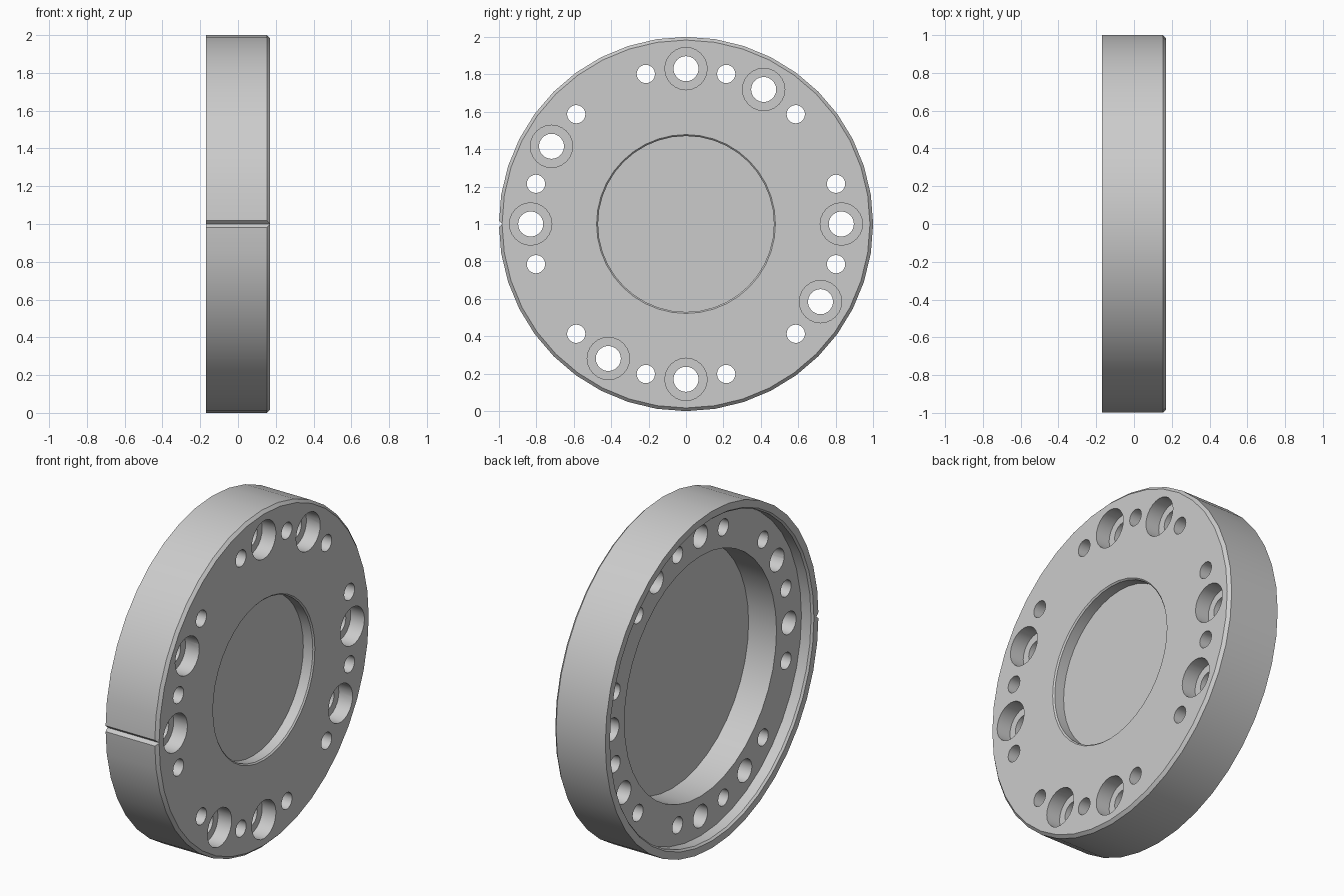
import bpy, bmesh
from math import sin, cos, pi, radians

if "Cube" in bpy.data.objects:
    bpy.data.objects.remove(bpy.data.objects["Cube"], do_unlink=True)

BACK, FRONT, FLOOR = -0.17, 0.17, -0.095   # x of back rim, front face, rear ledge
PITCH = 0.83                               # bolt circle radius

grey = bpy.data.materials.new("machined_grey")
grey.use_nodes = True
colour = (0.6, 0.6, 0.6, 1)
grey.diffuse_color = colour
grey.node_tree.nodes["Principled BSDF"].inputs["Base Color"].default_value = colour


def lathe(bm, profile, segs, cy=0.0, cz=1.0):
    """Revolve (x, radius) points about an axis along x and cap both ends."""
    rings = []
    for x, r in profile:
        rings.append([bm.verts.new((x, cy + r * cos(2 * pi * i / segs),
                                    cz + r * sin(2 * pi * i / segs)))
                      for i in range(segs)])
    for a, b in zip(rings, rings[1:]):
        for i in range(segs):
            j = (i + 1) % segs
            bm.faces.new((a[i], a[j], b[j], b[i]))
    bm.faces.new(rings[0])
    bm.faces.new(rings[-1])


def finish(bm, name):
    bmesh.ops.recalc_face_normals(bm, faces=bm.faces)
    mesh = bpy.data.meshes.new(name)
    bm.to_mesh(mesh)
    bm.free()
    mesh.materials.append(grey)
    obj = bpy.data.objects.new(name, mesh)
    bpy.context.collection.objects.link(obj)
    return obj


# Flange disc: front recess, chamfered edges, rear pocket and deep rear bore
bm = bmesh.new()
lathe(bm, [(0.10, 0.47), (FRONT - 0.008, 0.47), (FRONT, 0.478),
           (FRONT, 0.983), (FRONT - 0.017, 1.0), (BACK, 1.0), (BACK, 0.957),
           (BACK + 0.012, 0.947), (FLOOR, 0.947), (FLOOR, 0.713), (0.088, 0.713)], 40)
disc = finish(bm, "flange_disc")

# Cutters: plain pin holes, counterbored bolt holes and the alignment groove
bm = bmesh.new()
pins = range(15, 360, 30)
bolts = [q + a for q in (0, 180) for a in (0, 60, 90, 150)]
for angle in pins:
    t = radians(angle)
    lathe(bm, [(-0.3, 0.049), (0.3, 0.049)], 20, PITCH * cos(t), 1 + PITCH * sin(t))
for angle in bolts:
    t = radians(angle)
    seat = FRONT - 0.09
    lathe(bm, [(-0.3, 0.067), (seat, 0.067), (seat, 0.113), (0.3, 0.113)], 24,
          PITCH * cos(t), 1 + PITCH * sin(t))
lathe(bm, [(-0.3, 0.019), (0.3, 0.019)], 4, -1.0)
cutter = finish(bm, "hole_cutter")
cutter.hide_render = True

# Cut the holes and discard the cutter
cut = disc.modifiers.new("holes", 'BOOLEAN')
cut.operation = 'DIFFERENCE'
cut.solver = 'EXACT'
cut.object = cutter
bpy.context.view_layer.objects.active = disc
disc.select_set(True)
bpy.ops.object.modifier_apply(modifier=cut.name)
bpy.data.objects.remove(cutter, do_unlink=True)

# Smooth round walls, crisp edges
bpy.ops.object.shade_smooth_by_angle(angle=radians(30))
